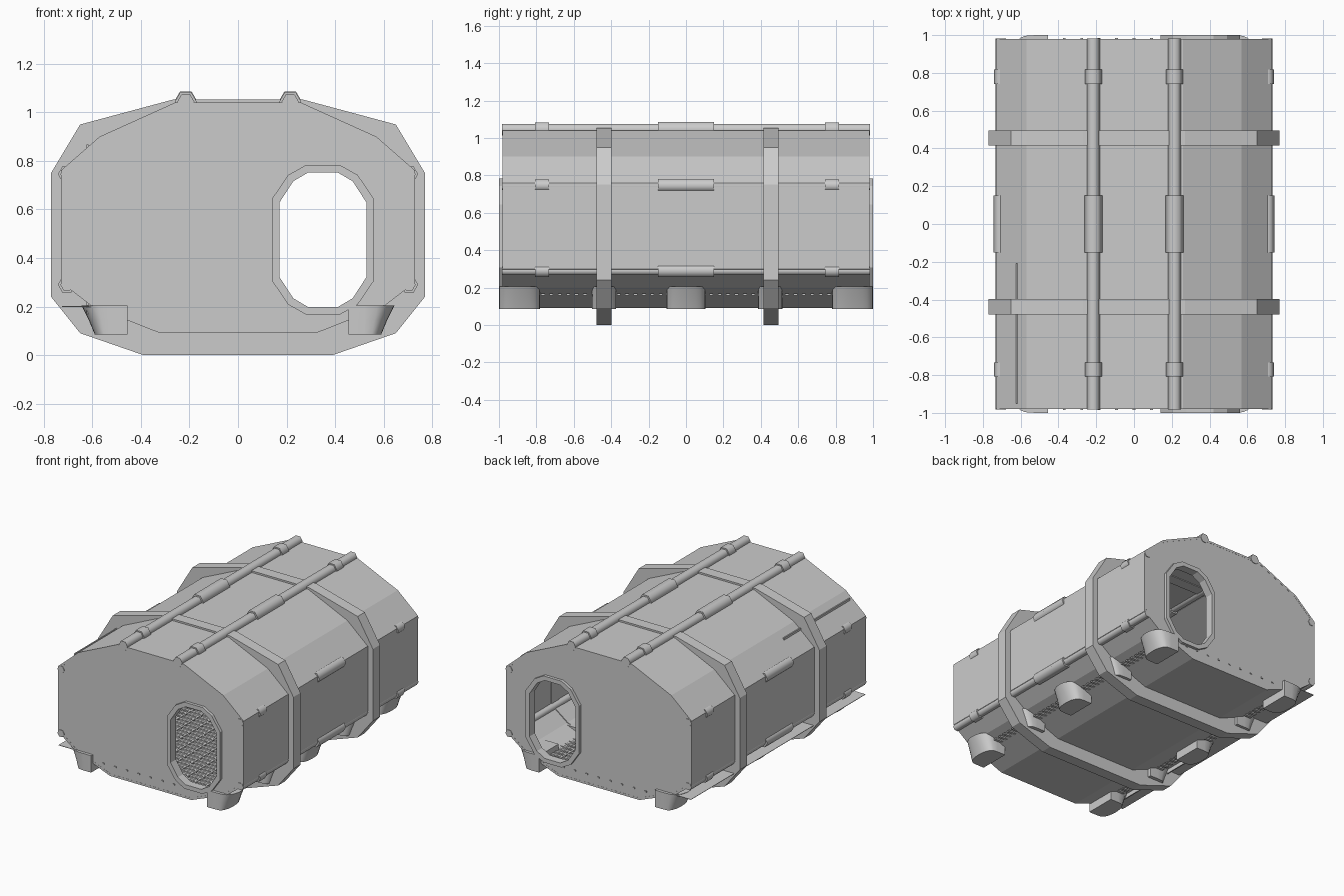
import bpy, bmesh, math

cube = bpy.data.objects.get("Cube")
if cube:
    bpy.data.objects.remove(cube, do_unlink=True)

grey = bpy.data.materials.new("plain_grey")
grey.use_nodes = True
GREY = (0.6, 0.6, 0.6, 1)
grey.diffuse_color = GREY
grey.node_tree.nodes["Principled BSDF"].inputs["Base Color"].default_value = GREY


def finish(name, bm, angle=0):
    """Turn a bmesh into an object, smooth below the given angle."""
    bmesh.ops.recalc_face_normals(bm, faces=bm.faces)
    for face in bm.faces:
        face.smooth = angle > 0
    for edge in bm.edges:
        edge.smooth = edge.calc_face_angle(0) < math.radians(angle)
    mesh = bpy.data.meshes.new(name)
    bm.to_mesh(mesh)
    bm.free()
    mesh.materials.append(grey)
    obj = bpy.data.objects.new(name, mesh)
    bpy.context.collection.objects.link(obj)
    return obj


def loft(name, loops, closed=False, angle=0):
    """Skin a row of loops; closed joins last to first, else ends are capped."""
    bm = bmesh.new()
    rows = [[bm.verts.new(p) for p in loop] for loop in loops]
    pairs = list(zip(rows, rows[1:]))
    if closed:
        pairs.append((rows[-1], rows[0]))
    else:
        bm.faces.new(rows[0])
        bm.faces.new(rows[-1])
    for a, b in pairs:
        for i in range(len(a)):
            j = (i + 1) % len(a)
            bm.faces.new((a[i], a[j], b[j], b[i]))
    return finish(name, bm, angle)


def at(outline, y):
    return [(x, y, z) for x, z in outline]


def band(name, outer, inner, y0, y1):
    loft(name, [at(outer, y0), at(outer, y1), at(inner, y1), at(inner, y0)], True)


def box(name, x, y, z):
    """Box from (low, high) ranges."""
    rect = [(x[0], z[0]), (x[1], z[0]), (x[1], z[1]), (x[0], z[1])]
    loft(name, [at(rect, y[0]), at(rect, y[1])])


def both_sides(half):
    return half + [(-x, z) for x, z in reversed(half)]


def shrink(outline, amount):
    """Scale an outline about the middle of the hull."""
    return [(x * (1 - amount / 0.73), 0.56 + (z - 0.56) * (1 - amount / 0.48))
            for x, z in outline]


def hexagon(x, z, r):
    return [(x + r * math.cos(i * math.pi / 3), z + r * math.sin(i * math.pi / 3))
            for i in range(6)]


# Hull shell
hull = both_sides([(0.32, 0.09), (0.60, 0.20), (0.73, 0.30),
                   (0.73, 0.76), (0.57, 0.90), (0.26, 1.04)])
band("hull_shell", hull, shrink(hull, 0.015), -0.98, 0.98)

# Door outline, used for the openings and their frames
quarter = [(1, 0.55), (0.68, 0.87), (0.34, 1)]
right = [(x, -z) for x, z in reversed(quarter)] + quarter
door_unit = both_sides(right)


def door(w, h):
    return [(0.35 + x * w, 0.475 + z * h) for x, z in door_unit]


# End walls with door openings, and door frames
for end, s in (("front", -1), ("back", 1)):
    bm = bmesh.new()
    edges = []
    for outline in (shrink(hull, 0.004), door(0.195, 0.29)):
        vs = [bm.verts.new(p) for p in at(outline, s * 0.973)]
        edges += [bm.edges.new((vs[i], vs[i - 1])) for i in range(len(vs))]
    bmesh.ops.triangle_fill(bm, edges=edges, use_beauty=True)
    bmesh.ops.dissolve_limit(bm, angle_limit=0.01, verts=bm.verts, edges=bm.edges)
    wall = finish(end + "_wall", bm)
    thick = wall.modifiers.new("thickness", "SOLIDIFY")
    thick.thickness = 0.012
    thick.offset = 0
    band(end + "_door_frame", door(0.21, 0.307), door(0.18, 0.277), s * 0.94, s * 1.0)

# Two outer ribs around the hull
rib = both_sides([(0.39, 0.0), (0.65, 0.09), (0.77, 0.24),
                  (0.77, 0.75), (0.65, 0.95), (0.27, 1.052)])
for name, y in (("front_rib", -0.438), ("back_rib", 0.455)):
    band(name, rib, shrink(hull, 0.02), y - 0.04, y + 0.04)

# Long pipes with couplings
for side, s in (("left", 1), ("right", -1)):
    for level, x, z, r in (("roof", 0.215, 1.044, 0.035),
                           ("upper", 0.705, 0.745, 0.027),
                           ("lower", 0.705, 0.29, 0.027)):
        name = f"{side}_{level}_pipe"
        thin = hexagon(s * x, z, r)
        loft(name, [at(thin, -0.983), at(thin, 0.983)], angle=61)
        for y, length, extra in ((-0.77, 0.075, 0.01), (0, 0.3, 0.013), (0.78, 0.075, 0.01)):
            fat = hexagon(s * x, z, r + extra)
            loft(name + "_coupling", [at(fat, y - length / 2), at(fat, y + length / 2)], angle=61)


# Bucket shaped feet, flat inside and rounded outside
def foot(name, s, y, half):
    def level(z, reach):
        pts = [(s * 0.455, y - half, z)]
        for i in range(13):
            t = math.pi * (i / 12 - 0.5)
            bulge = math.cos(t) ** 0.6 if 0 < i < 12 else 0
            pts.append((s * (0.52 + (reach - 0.52) * bulge), y + half * math.sin(t), z))
        return pts + [(s * 0.455, y + half, z)]
    loft(name, [level(0.085, 0.59), level(0.145, 0.615), level(0.205, 0.645)], angle=50)


for side, s in (("left", 1), ("right", -1)):
    for y, half in ((-0.89, 0.11), (-0.438, 0.065), (0, 0.105), (0.45, 0.065), (0.89, 0.11)):
        foot(side + "_foot", s, y, half)

# Floor grating: long bars and cross bars
for i in range(9):
    x = (i - 4) * 0.0925
    box("long_floor_bar", (x - 0.007, x + 0.007), (-0.985, 0.985), (0.16, 0.17))
for i in range(43):
    y = (i - 21) * 0.045
    box("cross_floor_bar", (-0.555, 0.555), (y - 0.01, y + 0.01), (0.158, 0.168))

# Floor edge plate and upright inner panel on the right side
box("floor_edge_plate", (-0.725, -0.50), (-0.98, 0.98), (0.199, 0.202))
box("inner_panel", (-0.624, -0.616), (-0.95, -0.21), (0.17, 0.868))
